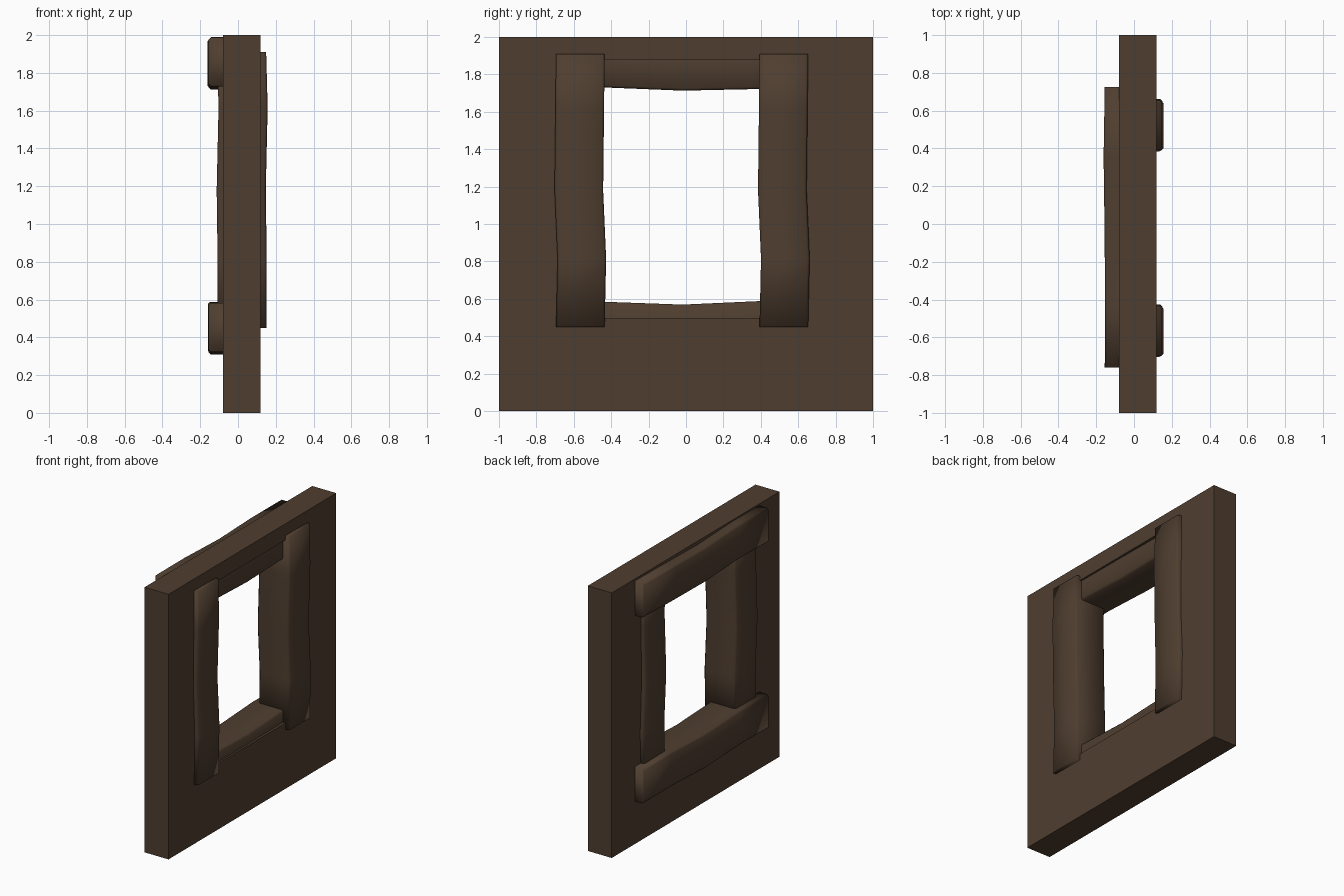
import bpy, bmesh
from mathutils import Vector

if "Cube" in bpy.data.objects:
    bpy.data.objects.remove(bpy.data.objects["Cube"])

wood = bpy.data.materials.new("dark brown wood")
wood.diffuse_color = (0.078, 0.048, 0.029, 1)
wood.use_nodes = True
wood.node_tree.nodes["Principled BSDF"].inputs["Base Color"].default_value = wood.diffuse_color


def finish(name, bm, smooth):
    bmesh.ops.recalc_face_normals(bm, faces=bm.faces)
    for f in bm.faces:
        f.smooth = smooth
    me = bpy.data.meshes.new(name)
    bm.to_mesh(me)
    bm.free()
    me.materials.append(wood)
    ob = bpy.data.objects.new(name, me)
    bpy.context.collection.objects.link(ob)


# Wall panel with a rectangular window opening
def wall(x0, x1, hole):
    bm = bmesh.new()
    y0, y1, z0, z1 = hole
    outer = [(-1, 0), (1, 0), (1, 2), (-1, 2)]
    inner = [(y0, z0), (y1, z0), (y1, z1), (y0, z1)]
    rings = [[bm.verts.new((x, y, z)) for y, z in loop]
             for x, loop in ((x0, outer), (x1, outer), (x1, inner), (x0, inner))]
    for a in range(4):
        r, s = rings[a], rings[(a + 1) % 4]
        for i in range(4):
            j = (i + 1) % 4
            bm.faces.new((r[i], r[j], s[j], s[i]))
    finish("wall_panel", bm, False)


# Slightly crooked beam: chamfered square section swept along a bent line
def beam(name, axis, start, end, cx, cside, bends):
    bm = bmesh.new()
    h, c = 0.13, 0.012
    k = h - c
    section = [(h, -k), (h, k), (k, h), (-k, h), (-h, k), (-h, -k), (-k, -h), (k, -h)]
    rings = []
    for t, dx, ds in bends:
        p = start + (end - start) * t
        ring = []
        for u, v in section:
            x, s = cx + dx + u, cside + ds + v
            co = Vector((x, s, p)) if axis == "z" else Vector((x, p, s))
            ring.append(bm.verts.new(co))
        rings.append(ring)
    for r, s in zip(rings, rings[1:]):
        for i in range(8):
            j = (i + 1) % 8
            bm.faces.new((r[i], r[j], s[j], s[i]))
    bm.faces.new(rings[0])
    bm.faces.new(rings[-1])
    finish(name, bm, True)


wall(-0.08, 0.12, (-0.58, 0.54, 0.497, 1.877))

# Upright beams, standing proud of the front of the wall
upright = [(0, 0, 0), (0.25, 0.0, 0.008), (0.5, -0.005, -0.008),
           (0.8, 0.005, -0.003), (1, -0.003, 0)]
beam("left_upright", "z", 0.45, 1.91, 0.022, -0.565, upright)
beam("right_upright", "z", 0.45, 1.91, 0.022, 0.523, upright)

# Cross beams, standing proud of the back of the wall
top = [(0, 0, 0.003), (0.22, 0.002, 0.005), (0.5, -0.001, -0.012),
       (0.75, -0.006, -0.004), (1, 0, 0)]
sill = [(0, 0, 0.003), (0.22, 0.002, 0.005), (0.5, -0.001, -0.01),
        (0.78, -0.005, 0.009), (1, 0, 0.004)]
beam("top_beam", "y", -0.76, 0.725, -0.025, 1.855, top)
beam("sill_beam", "y", -0.76, 0.725, -0.025, 0.449, sill)
